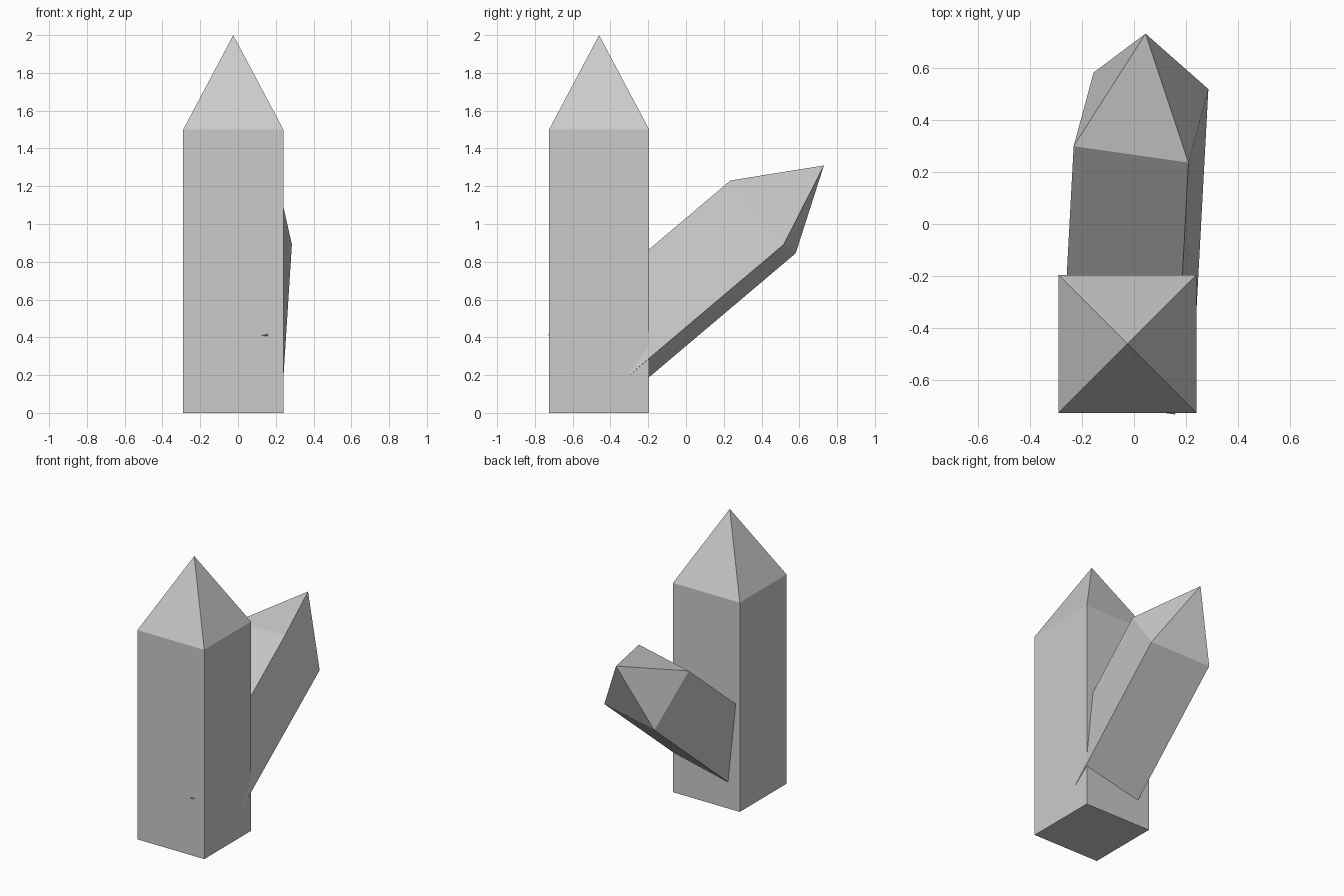
import bpy, bmesh
from mathutils import Matrix, Vector

cube = bpy.data.objects.get("Cube")
if cube:
    bpy.data.objects.remove(cube, do_unlink=True)

# Single grey stone colour
stone = bpy.data.materials.new("grey_stone")
stone.use_nodes = True
colour = (0.6, 0.6, 0.6, 1)
stone.diffuse_color = colour
stone.node_tree.nodes["Principled BSDF"].inputs["Base Color"].default_value = colour

WIDTH, SHAFT, TIP = 0.53, 1.5, 0.5


def crystal(name, matrix):
    """Square shaft with a pyramid tip, standing on its local origin."""
    bm = bmesh.new()
    bmesh.ops.create_cube(bm, size=1)
    bmesh.ops.scale(bm, vec=(WIDTH, WIDTH, SHAFT), verts=bm.verts)
    bmesh.ops.translate(bm, vec=(0, 0, SHAFT / 2), verts=bm.verts)
    bm.normal_update()
    top = [f for f in bm.faces if f.normal.z > 0.9]
    peak = bmesh.ops.poke(bm, faces=top)["verts"][0]
    peak.co.z = SHAFT + TIP
    mesh = bpy.data.meshes.new(name)
    bm.to_mesh(mesh)
    bm.free()
    mesh.materials.append(stone)
    obj = bpy.data.objects.new(name, mesh)
    bpy.context.collection.objects.link(obj)
    obj.matrix_world = matrix
    return obj


# Upright crystal
crystal("upright_crystal", Matrix.Translation((-0.025, -0.46, 0)))

# Leaning crystal: smaller copy tilted towards the back
axis = Vector((0.041, 0.763, 0.645)).normalized()
side = Vector((0.44, -0.065, 0.045))
side = (side - axis * side.dot(axis)).normalized()
turn = Matrix((side, axis.cross(side), axis)).transposed().to_4x4()
crystal("leaning_crystal",
        Matrix.Translation((-0.025, -0.558, 0.221)) @ turn @ Matrix.Scale(0.844, 4))
